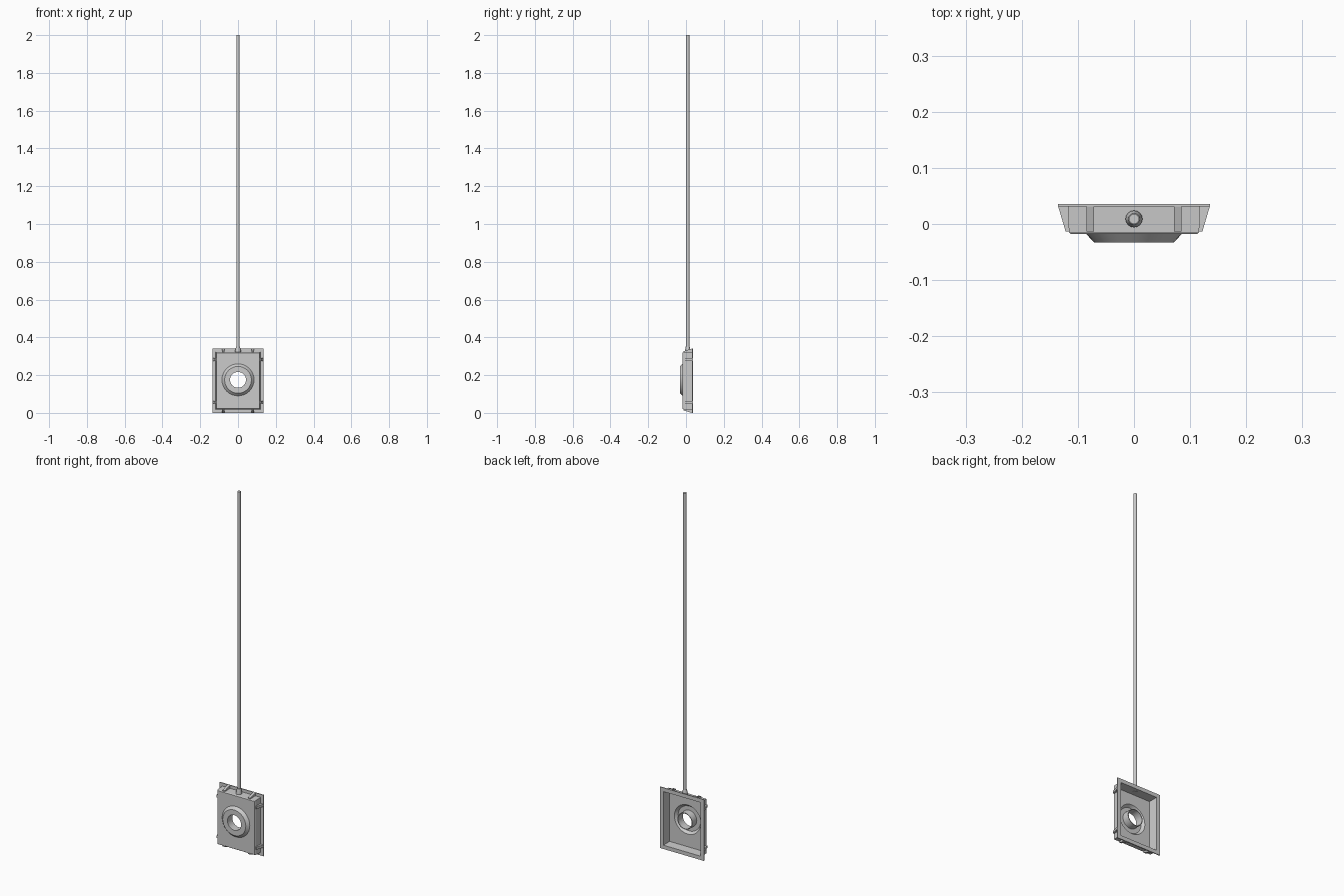
import bpy, bmesh, math

if "Cube" in bpy.data.objects:
    bpy.data.objects.remove(bpy.data.objects["Cube"])

CZ, HX, HZ = 0.17, 0.135, 0.17      # tray centre height and half sizes of the flange
HOLE_Z = 0.175
SEG = 32


def finish(name, bm, smooth=False):
    bmesh.ops.recalc_face_normals(bm, faces=bm.faces)
    me = bpy.data.meshes.new(name)
    bm.to_mesh(me)
    bm.free()
    ob = bpy.data.objects.new(name, me)
    bpy.context.collection.objects.link(ob)
    if smooth:
        bpy.ops.object.select_all(action='DESELECT')
        ob.select_set(True)
        bpy.context.view_layer.objects.active = ob
        bpy.ops.object.shade_smooth_by_angle(angle=math.radians(30))
    return ob


def rect(bm, inset, y):
    x, z = HX - inset, HZ - inset
    return [bm.verts.new((sx * x, y, CZ + sz * z))
            for sx, sz in ((-1, -1), (1, -1), (1, 1), (-1, 1))]


def circle(bm, r, y):
    return [bm.verts.new((r * math.cos(2 * math.pi * i / SEG), y,
                          HOLE_Z + r * math.sin(2 * math.pi * i / SEG)))
            for i in range(SEG)]


def bridge(bm, a, b):
    n = len(a)
    for i in range(n):
        j = (i + 1) % n
        bm.faces.new((a[i], a[j], b[j], b[i]))


def loop_edges(bm, loop):
    out = []
    for i, v in enumerate(loop):
        w = loop[(i + 1) % len(loop)]
        out.append(bm.edges.get((v, w)) or bm.edges.new((v, w)))
    return out


def plate(bm, outer, inner):
    bmesh.ops.triangle_fill(bm, use_beauty=True, normal=(0, -1, 0),
                            edges=loop_edges(bm, outer) + loop_edges(bm, inner))


# Hollow tray, open at the back, with flange, raised boss and through tube
bm = bmesh.new()
rings = [rect(bm, d, y) for d, y in (
    (0.024, -0.014), (0.021, 0.036), (0, 0.036), (0, 0.031),
    (0.017, 0.031), (0.019, -0.014), (0.022, -0.018))]
for a, b in zip(rings, rings[1:]):
    bridge(bm, a, b)
boss = [circle(bm, r, y) for r, y in (
    (0.085, -0.018), (0.071, -0.033), (0.042, -0.033), (0.042, 0.010),
    (0.046, 0.010), (0.046, -0.029), (0.069, -0.029), (0.081, -0.014))]
for a, b in zip(boss, boss[1:]):
    bridge(bm, a, b)
plate(bm, rings[-1], boss[0])
plate(bm, rings[0], boss[-1])
finish("tray", bm, True)

# Tapered ribs between flange and tray walls, two per side
profile = ((-0.020, 0.031), (0, 0.031), (-0.013, -0.013), (-0.020, -0.013))
bm = bmesh.new()
for vertical, half, spots in ((False, HX, 0.113), (True, HZ, 0.078)):
    for side in (-1, 1):
        for s in (-spots, spots):
            ends = []
            for t in (s - 0.007, s + 0.007):
                ends.append([bm.verts.new(
                    (t, y, CZ + side * (half + d)) if vertical
                    else (side * (half + d), y, CZ + t)) for d, y in profile])
            bridge(bm, *ends)
            bm.faces.new(ends[0])
            bm.faces.new(ends[1])
finish("ribs", bm)

# Hanging rod with a tapered collar where it enters the tray
bm = bmesh.new()
rod = [[bm.verts.new((r * math.cos(2 * math.pi * i / 16),
                      0.009 + r * math.sin(2 * math.pi * i / 16), z))
        for i in range(16)]
       for r, z in ((0.015, 0.316), (0.015, 0.330), (0.010, 0.352),
                    (0.009, 0.352), (0.009, 2.0))]
for a, b in zip(rod, rod[1:]):
    bridge(bm, a, b)
bm.faces.new(rod[0])
bm.faces.new(rod[-1])
finish("rod_and_collar", bm, True)
